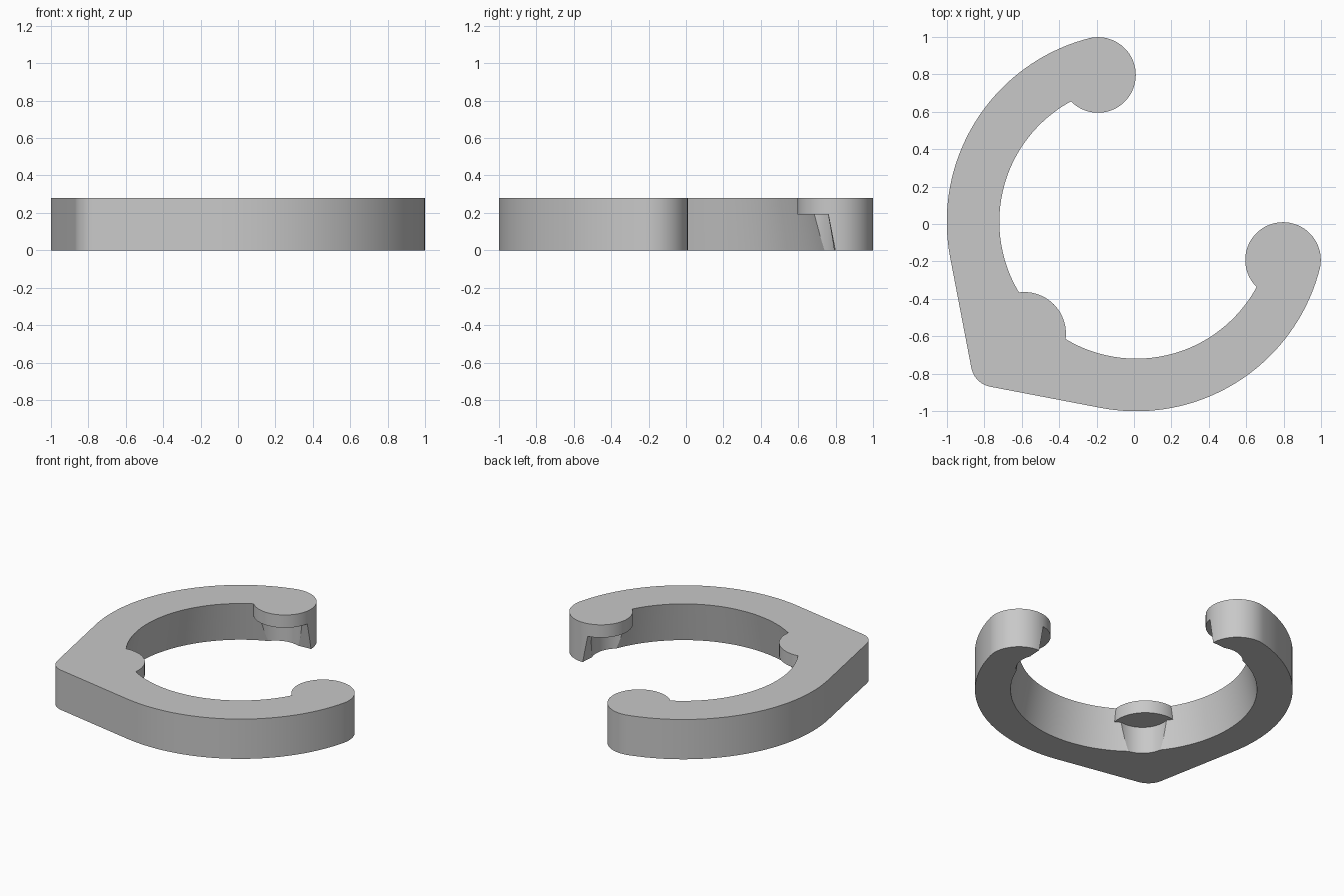
import bpy, bmesh
from math import cos, sin, radians, degrees, acos, sqrt

cube = bpy.data.objects.get("Cube")
if cube:
    bpy.data.objects.remove(cube, do_unlink=True)

HEIGHT = 0.28
SHELF = 0.19                    # underside of the overhanging pads
CENTRE = (0.012, 0.012)
OUTER = 1.013
INNER_TOP, INNER_BOTTOM = 0.732, 0.786
PAD = 0.202
TIP_ANGLE = 104.6               # back tip; the left tip mirrors it over x = y

grey = bpy.data.materials.new("plain grey")
grey.use_nodes = True
colour = (0.58, 0.58, 0.58, 1)
grey.diffuse_color = colour
grey.node_tree.nodes["Principled BSDF"].inputs["Base Color"].default_value = colour


def polar(centre, radius, angle):
    a = radians(angle)
    return (centre[0] + radius * cos(a), centre[1] + radius * sin(a))


def arc(centre, radius, start, end, steps):
    """Points along an arc, angles in degrees."""
    return [polar(centre, radius, start + (end - start) * i / steps)
            for i in range(steps + 1)]


def circle(centre, radius, start=0, steps=72):
    return arc(centre, radius, start, start + 360, steps)[:-1]


def loft(name, bottom, top, z0, z1):
    """Closed solid between two outlines with equal point counts."""
    bm = bmesh.new()
    low = [bm.verts.new((x, y, z0)) for x, y in bottom]
    high = [bm.verts.new((x, y, z1)) for x, y in top]
    bm.faces.new(low[::-1])
    bm.faces.new(high)
    for i in range(len(low)):
        j = (i + 1) % len(low)
        bm.faces.new((low[i], low[j], high[j], high[i]))
    bmesh.ops.recalc_face_normals(bm, faces=bm.faces[:])
    mesh = bpy.data.meshes.new(name)
    bm.to_mesh(mesh)
    bm.free()
    mesh.materials.append(grey)
    obj = bpy.data.objects.new(name, mesh)
    bpy.context.collection.objects.link(obj)
    return obj


def combine(target, tool, operation):
    mod = target.modifiers.new("combine", 'BOOLEAN')
    mod.operation = operation
    mod.solver = 'EXACT'
    mod.object = tool
    bpy.context.view_layer.objects.active = target
    bpy.ops.object.modifier_apply(modifier=mod.name)
    bpy.data.objects.remove(tool, do_unlink=True)


# Outlines of the two rounded tips
back_tip = circle(polar(CENTRE, OUTER - PAD, TIP_ANGLE), PAD, TIP_ANGLE)
left_tip = circle(polar(CENTRE, OUTER - PAD, 90 - TIP_ANGLE), PAD, 90 - TIP_ANGLE)

# Body: outer arcs, rounded corner and tips, closed through the middle
corner, corner_r = (-0.745, -0.745), 0.127
reach = sqrt(2) * (CENTRE[0] - corner[0])
half = degrees(acos((OUTER - corner_r) / reach))
outline = (back_tip[42:]
           + arc(CENTRE, OUTER, TIP_ANGLE, 225 - half, 40)
           + arc(corner, corner_r, 225 - half, 225 + half, 16)
           + arc(CENTRE, OUTER, 225 + half, 450 - TIP_ANGLE, 40)[:-1]
           + left_tip[:31] + [CENTRE])
body = loft("open_ring", outline, outline, 0, HEIGHT)
body.select_set(True)

# Inner opening, flaring towards the bottom
flare = (INNER_BOTTOM - INNER_TOP) / HEIGHT
margin = 0.05
opening = loft("opening_cutter",
               circle(CENTRE, INNER_BOTTOM + flare * margin, steps=144),
               circle(CENTRE, INNER_TOP - flare * margin, steps=144),
               -margin, HEIGHT + margin)
combine(body, opening, 'DIFFERENCE')

# Round recesses in the wall below each pad
for angle in (TIP_ANGLE, 225, 90 - TIP_ANGLE):
    recess = circle(polar(CENTRE, 0.637, angle), 0.175)
    combine(body, loft("recess_cutter", recess, recess, -margin, SHELF), 'DIFFERENCE')

# Overhanging pads
bump = circle((-0.586, -0.586), 0.222)
for name, pad in (("back_pad", back_tip), ("left_pad", left_tip), ("corner_pad", bump)):
    combine(body, loft(name, pad, pad, SHELF, HEIGHT), 'UNION')

bpy.ops.object.shade_smooth_by_angle(angle=radians(25))
